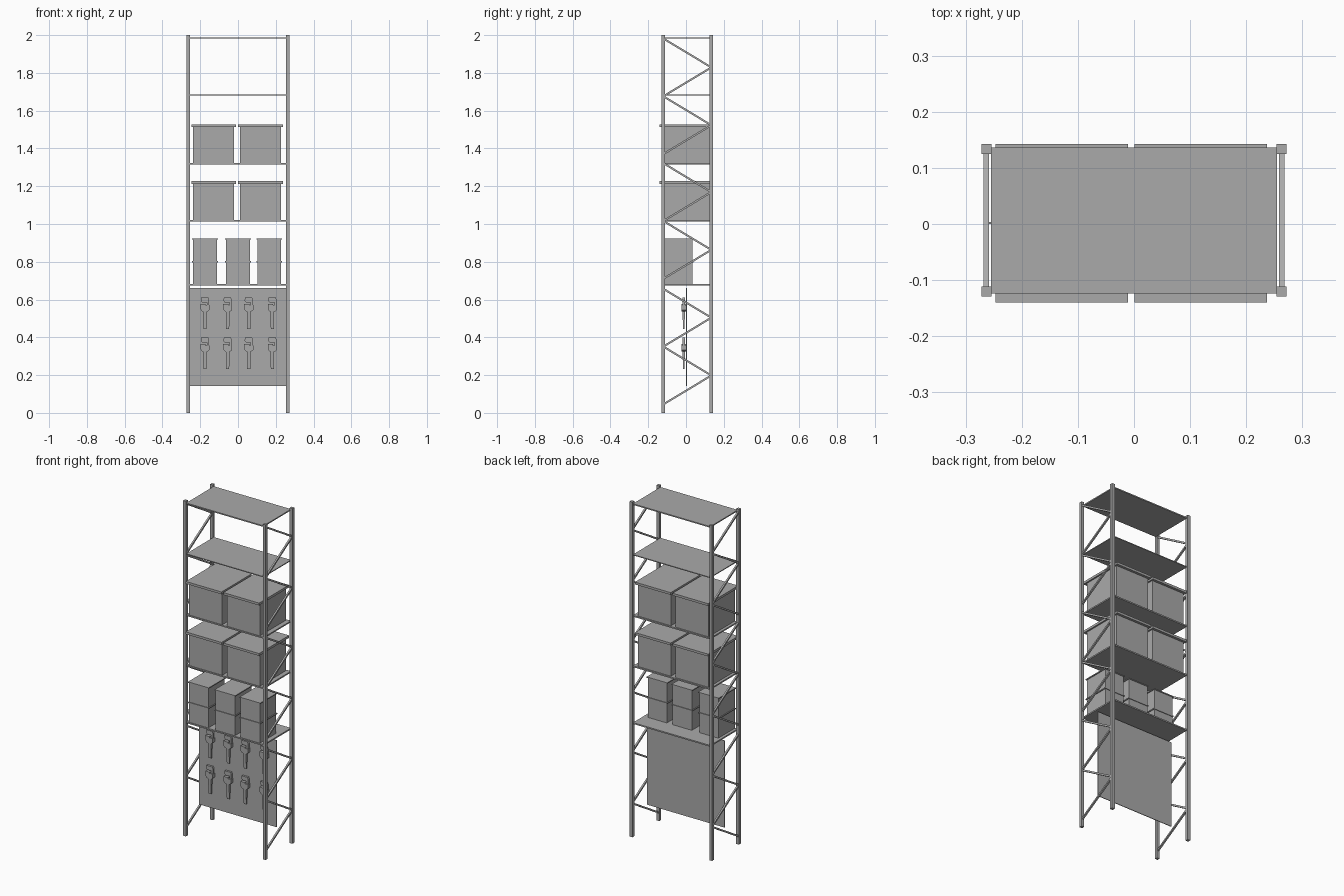
import bpy, bmesh
from mathutils import Vector

if "Cube" in bpy.data.objects:
    bpy.data.objects.remove(bpy.data.objects["Cube"])

grey = bpy.data.materials.new("plain grey")
grey.use_nodes = True
colour = (0.4, 0.4, 0.4, 1)
grey.diffuse_color = colour
grey.node_tree.nodes["Principled BSDF"].inputs["Base Color"].default_value = colour


def finish(name, bm):
    bmesh.ops.recalc_face_normals(bm, faces=bm.faces)
    mesh = bpy.data.meshes.new(name)
    bm.to_mesh(mesh)
    bm.free()
    mesh.materials.append(grey)
    ob = bpy.data.objects.new(name, mesh)
    bpy.context.collection.objects.link(ob)
    return ob


def add_box(bm, x, y, z):
    """Box given as (low, high) pairs on each axis."""
    verts = bmesh.ops.create_cube(bm, size=1)["verts"]
    for v in verts:
        v.co = Vector([(lo + hi) / 2 + c * (hi - lo) for c, (lo, hi) in zip(v.co, (x, y, z))])
    return verts


def box(name, x, y, z):
    bm = bmesh.new()
    add_box(bm, x, y, z)
    return finish(name, bm)


def prism(bm, outline, y0, y1):
    """Extrude an x-z outline along y."""
    face = bm.faces.new([bm.verts.new((x, y0, z)) for x, z in outline])
    out = bmesh.ops.extrude_face_region(bm, geom=[face])["geom"]
    for v in out:
        if isinstance(v, bmesh.types.BMVert):
            v.co.y = y1


FRONT, REAR, SIDE = -0.12, 0.134, 0.263

# Upright posts and zigzag side braces
for side, label in ((-1, "right"), (1, "left")):
    cx = side * SIDE
    for y, end in ((FRONT, "front"), (REAR, "rear")):
        box(f"{end}_{label}_post", (cx - 0.009, cx + 0.009), (y - 0.009, y + 0.009), (0, 2))
    bm = bmesh.new()
    for start in (0.045, 0.71, 1.37):
        nodes = [Vector((cx, (FRONT, REAR)[i % 2], start + 0.153 * i)) for i in range(5)]
        for a, b in zip(nodes, nodes[1:]):
            d = b - a
            verts = add_box(bm, (-0.005, 0.005), (-0.005, 0.005), (-d.length / 2, d.length / 2))
            turn = d.to_track_quat("Z", "X")
            for v in verts:
                v.co = turn @ v.co + (a + b) / 2
    finish(f"{label}_braces", bm)

# Shelves
for i, (top, thick) in enumerate(((0.682, 0.008), (1.021, 0.008), (1.322, 0.008),
                                  (1.685, 0.005), (1.988, 0.007))):
    box(f"shelf_{i + 1}", (-0.255, 0.255), (-0.124, 0.136), (top - thick, top))

# Large lidded bins, two per shelf
for row, base in (("lower", 1.021), ("upper", 1.322)):
    for label, x0, x1 in (("right", -0.238, -0.02), ("left", 0.01, 0.228)):
        box(f"{row}_{label}_bin", (x0, x1), (-0.12, 0.128), (base, base + 0.192))
        box(f"{row}_{label}_bin_lid", (x0 - 0.009, x1 + 0.009), (-0.14, 0.143),
            (base + 0.192, base + 0.206))

# Small bins, stacked in pairs
for cx, label in ((-0.175, "right"), (0, "middle"), (0.165, "left")):
    for level, base in (("bottom", 0.682), ("top", 0.803)):
        box(f"{label}_{level}_small_bin", (cx - 0.063, cx + 0.063), (-0.12, 0.035),
            (base, base + 0.115))
        box(f"{label}_{level}_small_bin_lid", (cx - 0.068, cx + 0.068), (-0.124, 0.039),
            (base + 0.115, base + 0.121))

# Tool panel
box("tool_panel", (-0.258, 0.254), (0, 0.004), (0.142, 0.66))

# Wrench: hooked jaw, body block and a tapered handle
bm = bmesh.new()
hook = [(-0.02, 0.165), (0.018, 0.165), (0.022, 0.155), (0.022, 0.12), (0.01, 0.12),
        (0.01, 0.14), (-0.015, 0.14), (-0.022, 0.148)]
body = [(-0.024, 0.132), (0.004, 0.132), (0.004, 0.125), (0.024, 0.125), (0.024, 0.1),
        (0.014, 0.092), (-0.014, 0.092), (-0.024, 0.104)]
prism(bm, hook, -0.006, 0.006)
prism(bm, body, -0.011, 0.011)
for v in add_box(bm, (-0.01, 0.01), (-0.008, 0.008), (0, 0.1)):
    if v.co.z < 0.05:
        v.co.x *= 0.85
        v.co.y *= 0.35
wrench = finish("wrench_1", bm)

# Hang the wrenches in two rows of four
places = [(x, -0.012, z) for z in (0.445, 0.233) for x in (-0.175, -0.055, 0.057, 0.182)]
wrench.location = places[0]
for i, place in enumerate(places[1:], 2):
    copy = bpy.data.objects.new(f"wrench_{i}", wrench.data)
    copy.location = place
    bpy.context.collection.objects.link(copy)
